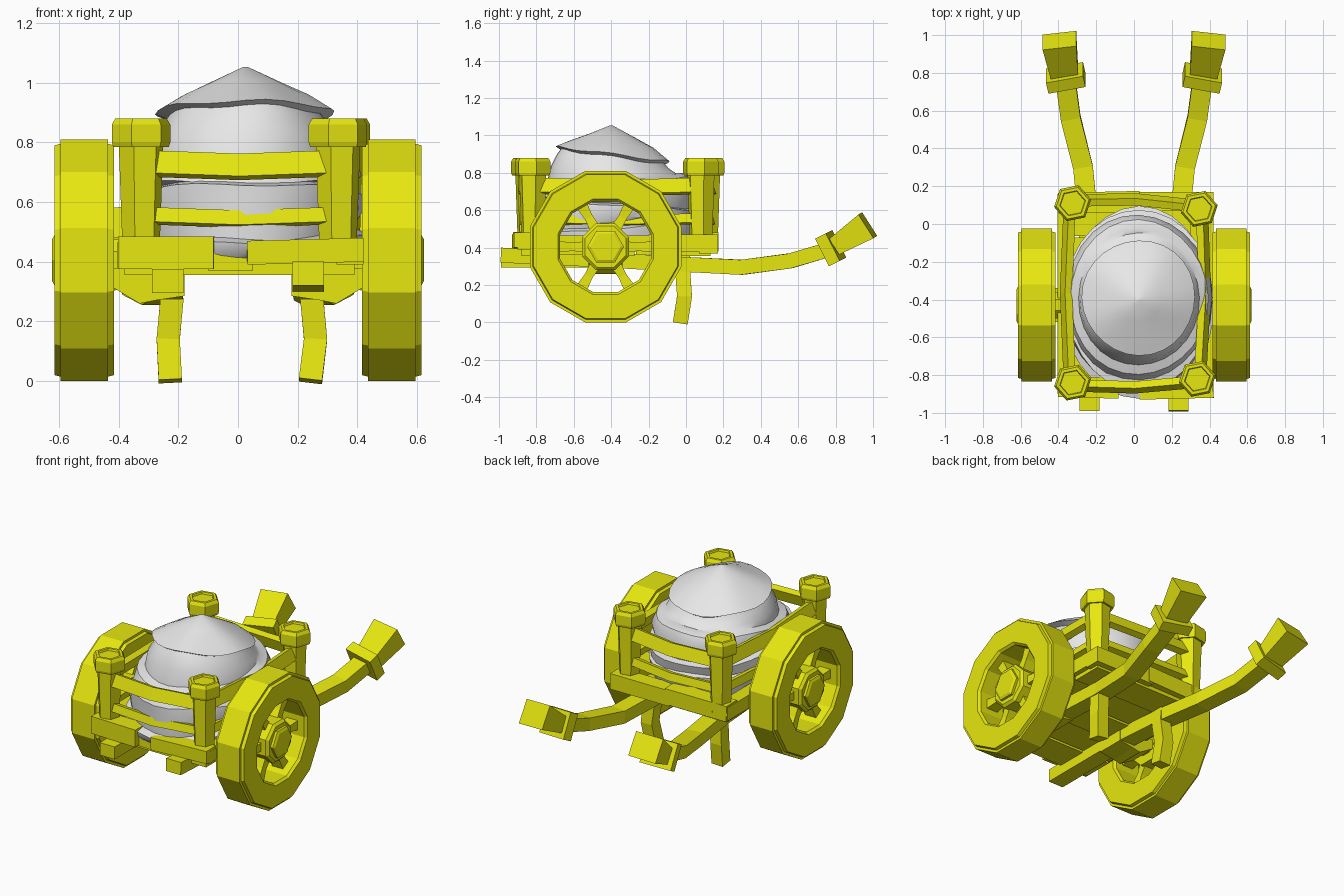
import bpy, bmesh, math
from mathutils import Vector, Matrix

if "Cube" in bpy.data.objects:
    bpy.data.objects.remove(bpy.data.objects["Cube"])


def material(name, rgb):
    m = bpy.data.materials.new(name)
    m.diffuse_color = (*rgb, 1)
    m.use_nodes = True
    m.node_tree.nodes["Principled BSDF"].inputs["Base Color"].default_value = m.diffuse_color
    return m


YELLOW = material("yellow_wood", (0.8, 0.8, 0.005))
GREY = material("pale_grey_cloth", (0.8, 0.8, 0.8))


def finish(name, bm, mat):
    bmesh.ops.recalc_face_normals(bm, faces=bm.faces)
    me = bpy.data.meshes.new(name)
    bm.to_mesh(me)
    bm.free()
    me.materials.append(mat)
    ob = bpy.data.objects.new(name, me)
    bpy.context.collection.objects.link(ob)
    return ob


def skin(bm, rings, caps=True, closed=False):
    """Bridge successive rings of points into a tube."""
    vs = [[bm.verts.new(p) for p in r] for r in rings]
    pairs = list(zip(vs, vs[1:])) + ([(vs[-1], vs[0])] if closed else [])
    n = len(vs[0])
    for a, b in pairs:
        for i in range(n):
            j = (i + 1) % n
            bm.faces.new((a[i], a[j], b[j], b[i]))
    if caps and not closed:
        bm.faces.new(vs[0])
        bm.faces.new(vs[-1])


def beam(name, path, sizes, ref=(1, 0, 0), roll=0):
    """Rectangular section swept along a path; sizes = (w, h) or one per point."""
    pts = [Vector(p) for p in path]
    if not isinstance(sizes[0], tuple):
        sizes = [sizes] * len(pts)
    rings = []
    for i, p in enumerate(pts):
        t = (pts[min(i + 1, len(pts) - 1)] - pts[max(i - 1, 0)]).normalized()
        side = Vector(ref)
        side = (side - t * side.dot(t)).normalized()
        side = Matrix.Rotation(math.radians(roll), 3, t) @ side
        up = t.cross(side)
        w, h = sizes[i][0] / 2, sizes[i][1] / 2
        rings.append([p + side * a * w + up * b * h
                      for a, b in ((-1, -1), (1, -1), (1, 1), (-1, 1))])
    bm = bmesh.new()
    skin(bm, rings)
    return finish(name, bm, YELLOW)


def box(name, lo, hi):
    c = [(a + b) / 2 for a, b in zip(lo, hi)]
    return beam(name, [(c[0], lo[1], c[2]), (c[0], hi[1], c[2])],
                (hi[0] - lo[0], hi[2] - lo[2]))


def lathe_x(name, profile, n, centre, closed=False):
    """Turn (x, apothem) points round the x axis, with a flat side at the bottom."""
    k = 1 / math.cos(math.pi / n)
    rings = [[(centre[0] + x, centre[1] + r * k * math.cos((i + .5) * math.tau / n + math.pi / 2),
               centre[2] + r * k * math.sin((i + .5) * math.tau / n + math.pi / 2))
              for i in range(n)] for x, r in profile]
    bm = bmesh.new()
    skin(bm, rings, closed=closed)
    return finish(name, bm, YELLOW)


# Wheels: rim, hub and six spokes
for s, tag in ((-1, "left"), (1, "right")):
    c = (s * 0.515, -0.43, 0.405)
    lathe_x(f"{tag}_wheel_rim",
            [(-.1, .255), (-.1, .385), (-.08, .39), (-.08, .405), (.08, .405),
             (.08, .39), (.1, .385), (.1, .255), (.085, .243), (-.085, .243)], 12, c, True)
    lathe_x(f"{tag}_wheel_hub",
            [(s * -.17, .07), (s * -.06, .07), (s * -.06, .125), (s * .07, .125), (s * .085, .11)], 8, c)
    lathe_x(f"{tag}_hub_cap", [(s * .06, .085), (s * .10, .085), (s * .108, .07)], 6, c)
    for i in range(6):
        a = i * math.pi / 3
        d = Vector((0, math.cos(a), math.sin(a)))
        beam(f"{tag}_spoke_{i + 1}", [Vector(c) + d * r for r in (.09, .18, .27)],
             [(.08, .06), (.07, .045), (.08, .065)])

# Corner posts with hexagonal caps
POSTS = [(-.325, -.84), (.335, -.82), (-.325, .11), (.345, .08)]
for i, (x, y) in enumerate(POSTS):
    prof = [(.40, .062), (.79, .076), (.785, .095), (.80, .1), (.86, .1),
            (.88, .088), (.88, .07), (.868, .066)]
    bm = bmesh.new()
    skin(bm, [[(x + r * math.cos(k * math.pi / 3 + .2), y + r * math.sin(k * math.pi / 3 + .2), z)
               for k in range(6)] for z, r in prof])
    finish(f"corner_post_{i + 1}", bm, YELLOW)

# Two bowed rails on each side between posts
for i, (a, b, out) in enumerate([(0, 1, (0, -1)), (2, 3, (0, 1)), (0, 2, (-1, 0)), (1, 3, (1, 0))]):
    for z, h, roll, name in ((.73, .08, 20, "top_rail"), (.555, .05, 15, "middle_rail")):
        o = Vector((*out, 0))
        p = Vector((*POSTS[a], z)) + o * .015
        q = Vector((*POSTS[b], z)) + o * .015
        mid = (p + q) / 2 + o * .02 - Vector((0, 0, .012))
        t = (q - p).normalized()
        lean = roll if t.cross(o).z > 0 else -roll
        beam(f"{name}_{i + 1}", [p, mid, q], (.04, h), o, lean)

# Bed: planks and surrounding boards
for i in range(5):
    y = -.88 + i * .204
    box(f"floor_plank_{i + 1}", (-.38, y, .355 + .008 * (i % 2)), (.39, y + .196, .41))
box("left_side_board", (-.405, -.90, .38), (-.32, .16, .465))
box("right_side_board_front", (.33, -.90, .39), (.42, -.2, .465))
box("right_side_board_back", (.30, -.2, .38), (.42, .17, .47))
beam("front_board_left", [(-.40, -.86, .43), (-.08, -.87, .43)], (.11, .11), (0, 1, 0))
beam("front_board_middle", [(-.1, -.85, .41), (.05, -.85, .41)], (.08, .08), (0, 1, 0))
beam("front_board_right", [(.03, -.88, .43), (.42, -.87, .44)], (.10, .08), (0, 1, 0))
beam("back_board_left", [(-.40, .11, .425), (.03, .12, .43)], (.11, .10), (0, 1, 0))
beam("back_board_right", [(.0, .12, .42), (.42, .12, .42)], (.10, .10), (0, 1, 0))

# Axle brackets under the bed
for s, tag in ((-1, "left"), (1, "right")):
    bm = bmesh.new()
    outline = [(.18, .37), (.18, .285), (.28, .27), (.33, .26), (.43, .32), (.43, .38)]
    skin(bm, [[(s * x, y, z) for x, z in outline] for y in (-.52, -.34)])
    finish(f"{tag}_axle_bracket", bm, YELLOW)

# Long shafts with collars and flared grips, and the prop legs
for s, tag, drop in ((-1, "left", -.025), (1, "right", 0)):
    beam(f"{tag}_shaft",
         [(s * .235, -.99, .36 + drop), (s * .235, -.45, .335), (s * .24, 0, .31),
          (s * .27, .3, .295), (s * .335, .56, .33), (s * .365, .78, .395)], (.105, .08))
    beam(f"{tag}_shaft_collar", [(s * .355, .745, .383), (s * .368, .802, .412)], (.20, .165))
    beam(f"{tag}_shaft_grip", [(s * .368, .80, .41), (s * .395, .972, .52)],
         [(.145, .10), (.18, .15)])
    x = s * .235 + .013
    beam(f"{tag}_prop_leg",
         [(x - .005, -.03, 0), (x + s * .012, -.008, .14), (x, -.017, .27), (x - .01, -.02, .39)], (.078, .08))

# Bulging bundle: stacked tilted tiers ending in a pointed top
# (x radius, y radius, centre y, height, tilt)
TIERS = [(.37, .46, -.41, .39, 0), (.395, .50, -.42, .45, .02), (.40, .51, -.42, .50, .04),
         (.36, .46, -.42, .515, .04), (.395, .47, -.41, .57, -.03), (.39, .48, -.40, .63, -.03),
         (.35, .43, -.39, .64, -.03), (.385, .44, -.39, .69, .03), (.365, .41, -.39, .75, .03),
         (.32, .36, -.39, .765, .03), (.31, .34, -.39, .81, -.02), (.275, .30, -.39, .86, -.04),
         (.26, .28, -.39, .885, -.04), (.30, .305, -.39, .90, -.04), (.22, .225, -.39, .95, -.02),
         (.12, .12, -.395, 1.0, -.01), (.01, .01, -.40, 1.052, 0)]
N = 28
bm = bmesh.new()
skin(bm, [[(.025 + rx * (1 + .012 * math.sin(3 * a + z * 20)) * math.cos(a),
            cy + ry * (1 + .012 * math.sin(3 * a + z * 20)) * math.sin(a),
            z + tilt * math.sin(a) + .006 * math.sin(5 * a + z * 9) * (rx > .2))
           for a in (k * math.tau / N for k in range(N))] for rx, ry, cy, z, tilt in TIERS])
sack = finish("cloth_bundle", bm, GREY)
bpy.context.view_layer.objects.active = sack
sack.select_set(True)
bpy.ops.object.shade_smooth_by_angle(angle=math.radians(40))
